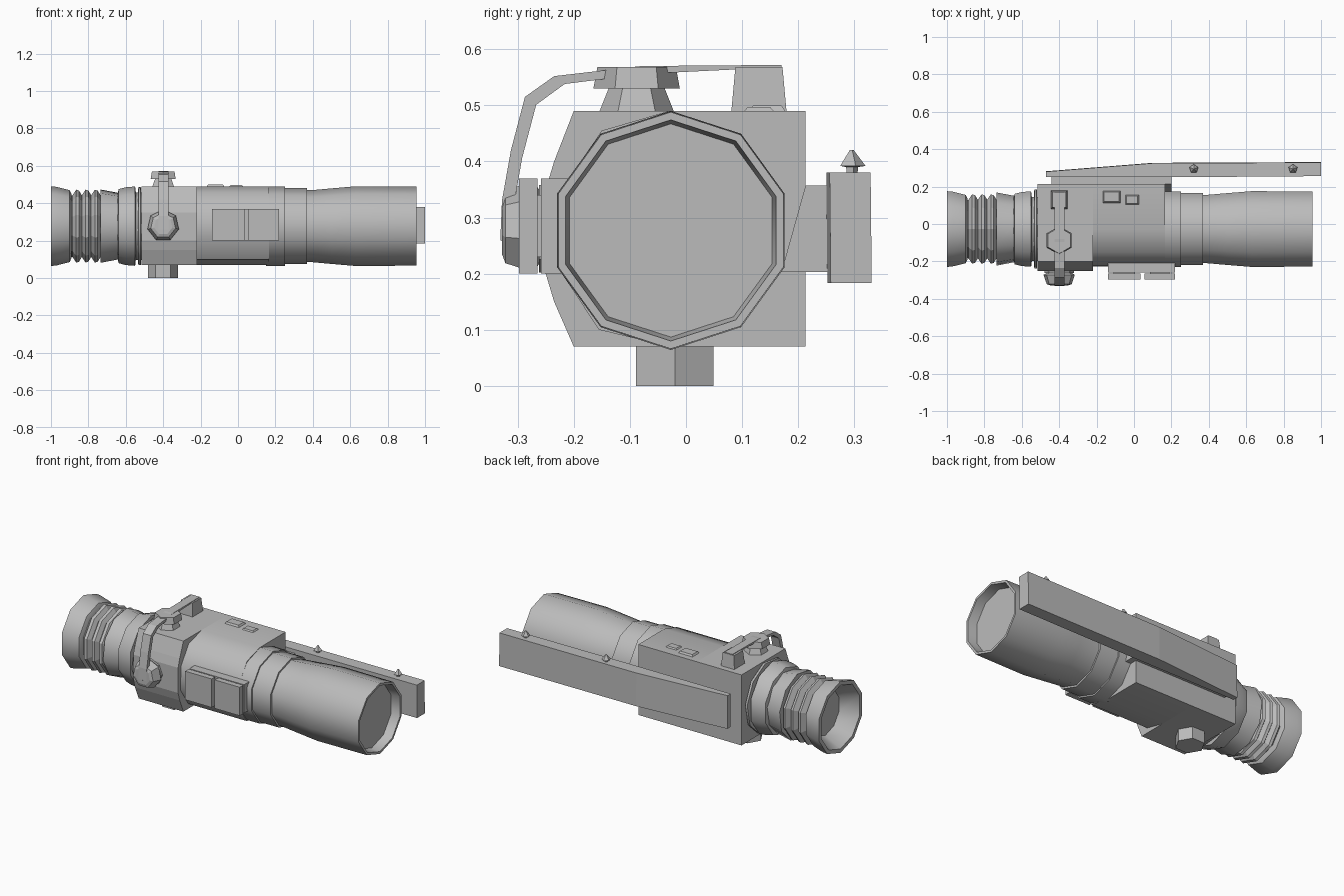
import bpy, bmesh, math
from mathutils import Vector

if "Cube" in bpy.data.objects:
    bpy.data.objects.remove(bpy.data.objects["Cube"])

grey = bpy.data.materials.new("plain grey")
grey.use_nodes = True
colour = (0.5, 0.5, 0.5, 1)
grey.diffuse_color = colour
grey.node_tree.nodes["Principled BSDF"].inputs["Base Color"].default_value = colour

AXIS_Y, AXIS_Z = -0.027, 0.277    # centre line of the tube


def loft(name, rings, smooth=None):
    """Skin a row of equal-sized point rings and cap both ends."""
    bm = bmesh.new()
    rows = [[bm.verts.new(p) for p in ring] for ring in rings]
    n = len(rows[0])
    for a, b in zip(rows, rows[1:]):
        for i in range(n):
            j = (i + 1) % n
            bm.faces.new((a[i], a[j], b[j], b[i]))
    bm.faces.new(rows[0][::-1])
    bm.faces.new(rows[-1])
    bmesh.ops.recalc_face_normals(bm, faces=bm.faces)
    mesh = bpy.data.meshes.new(name)
    bm.to_mesh(mesh)
    bm.free()
    mesh.materials.append(grey)
    ob = bpy.data.objects.new(name, mesh)
    bpy.context.collection.objects.link(ob)
    if smooth:
        bpy.ops.object.select_all(action='DESELECT')
        ob.select_set(True)
        bpy.context.view_layer.objects.active = ob
        bpy.ops.object.shade_smooth_by_angle(angle=math.radians(smooth))
    return ob


def turned(name, profile, axis='X', centre=(0, AXIS_Y, AXIS_Z), sides=10, smooth=40, turn=0.0):
    """Turn (position, radius) pairs round an axis through centre."""
    rings = []
    for pos, r in profile:
        ring = []
        for i in range(sides):
            a = math.tau * i / sides + turn
            u, v = r * math.sin(a), r * math.cos(a)
            local = {'X': (pos, u, v), 'Y': (u, pos, v), 'Z': (u, v, pos)}[axis]
            ring.append(Vector(local) + Vector(centre))
        rings.append(ring)
    return loft(name, rings, smooth)


def box(name, x, y, z, taper=0.0):
    """Box from ranges, its top narrowed by taper on each side."""
    rings = []
    for h, t in ((z[0], 0), (z[1], taper)):
        x0, x1, y0, y1 = x[0] + t, x[1] - t, y[0] + t, y[1] - t
        rings.append([(x0, y0, h), (x1, y0, h), (x1, y1, h), (x0, y1, h)])
    return loft(name, rings)


def slab(name, x, profile, smooth=None):
    """Extrude a (y, z) outline along x."""
    return loft(name, [[(h, y, z) for y, z in profile] for h in x], smooth)


# Eyepiece with a recessed rear lens
turned("eyepiece", [(-0.9, 0.135), (-1.0, 0.19), (-1.0, 0.213), (-0.97, 0.21),
                    (-0.9, 0.192), (-0.89, 0.17)])

# Ribbed rubber bellows
ribs = [(-0.9, 0.16)]
for i in range(3):
    start = -0.885 + i * 0.05
    ribs += [(start, 0.165), (start + 0.02, 0.195), (start + 0.035, 0.19)]
turned("bellows", ribs + [(-0.735, 0.165), (-0.73, 0.165)], smooth=None)
turned("bellows_collar", [(-0.735, 0.16), (-0.735, 0.198), (-0.64, 0.18), (-0.64, 0.16)], turn=0.15)
turned("focus_ring", [(-0.645, 0.17), (-0.638, 0.198), (-0.6, 0.208), (-0.55, 0.212), (-0.545, 0.17)])
turned("rear_neck", [(-0.56, 0.18), (-0.5, 0.18)])
turned("seal_ring", [(-0.535, 0.17), (-0.533, 0.213), (-0.52, 0.213), (-0.518, 0.17)], turn=0.2)

# Housing: squared rear block, then a block rounded on its front side
rear_block = [(0.213, 0.07), (0.213, 0.49), (-0.2, 0.49), (-0.235, 0.4), (-0.25, 0.35),
              (-0.25, 0.2), (-0.235, 0.15), (-0.2, 0.07)]
slab("rear_housing", (-0.515, -0.22), rear_block)
front_block = [(0.213, 0.07), (0.213, 0.49), (-0.03, 0.49), (-0.15, 0.455), (-0.222, 0.35),
               (-0.228, 0.21), (-0.155, 0.1), (-0.03, 0.07)]
slab("front_housing", (-0.22, 0.165), front_block, 40)
turned("housing_nose", [(0.15, 0.212), (0.25, 0.212)])

# Front collar and flared barrel with a recessed lens
turned("collar", [(0.24, 0.203), (0.37, 0.203)])
turned("barrel", [(0.36, 0.192), (0.39, 0.192), (0.5, 0.202), (0.63, 0.213), (0.955, 0.211),
                  (0.955, 0.197), (0.9, 0.19)])

# Side rail, its mount and two screws
outline = [(-0.47, 0.252), (0.2, 0.252), (1.0, 0.258), (1.0, 0.331), (0.1, 0.327), (-0.47, 0.282)]
loft("side_rail", [[(x, y + dy, z) for x, y in outline] for z, dy in ((0.183, 0), (0.38, -0.002))])
slab("rail_mount", (-0.44, 0.2), [(0.17, 0.203), (0.26, 0.203), (0.26, 0.357), (0.213, 0.357)])
for i, x in enumerate((0.32, 0.85)):
    turned(f"rail_screw_{i + 1}", [(0.375, 0.01), (0.39, 0.012), (0.392, 0.025), (0.42, 0.004)],
           'Z', (x, 0.295, 0), 5, None)

# Twin control pads on the front
box("pad_base", (-0.14, 0.22), (-0.258, -0.2), (0.2, 0.37))
for side, x in (("right", (-0.14, 0.035)), ("left", (0.055, 0.22))):
    box(f"control_pad_{side}", x, (-0.298, -0.265), (0.2, 0.37))
    box(f"pad_stem_{side}", (x[0] + 0.03, x[1] - 0.03), (-0.27, -0.25), (0.23, 0.34))

# Small raised plates on top
box("top_plate_right", (-0.17, -0.07), (0.11, 0.18), (0.485, 0.5), 0.01)
box("top_plate_left", (-0.05, 0.03), (0.1, 0.16), (0.485, 0.497), 0.01)

# Turret and post on top, battery cap below
turned("turret", [(0.48, 0.07), (0.53, 0.05), (0.53, 0.077), (0.568, 0.07)], 'Z', (-0.4, -0.088, 0), 6, None)
box("strap_post", (-0.445, -0.355), (0.08, 0.18), (0.48, 0.568), 0.008)
turned("lower_cap", [(0, 0.08), (0.08, 0.08)], 'Z', (-0.4, -0.02, 0), 6, None, math.pi / 6)

# Front adjustment knob
turned("knob_hub", [(-0.262, 0.078), (-0.23, 0.078)], 'Y', (-0.4, 0, 0.28), 8, None)
turned("front_knob", [(-0.328, 0.05), (-0.322, 0.068), (-0.272, 0.086), (-0.262, 0.07)],
       'Y', (-0.4, 0, 0.28), 7, None)

# Retaining strap bending from the post down to the front knob
path = [(0.17, 0.572), (-0.08, 0.57), (-0.235, 0.552), (-0.287, 0.515), (-0.312, 0.42), (-0.328, 0.33), (-0.331, 0.26)]
inner = [(y + min(0.02, max(0, -y * 0.08)), z - (0.004 if y > -0.05 else 0.014)) for y, z in path]
loft("strap", [[(-0.425, *o), (-0.372, *o), (-0.372, *i), (-0.425, *i)] for o, i in zip(path, inner)])
